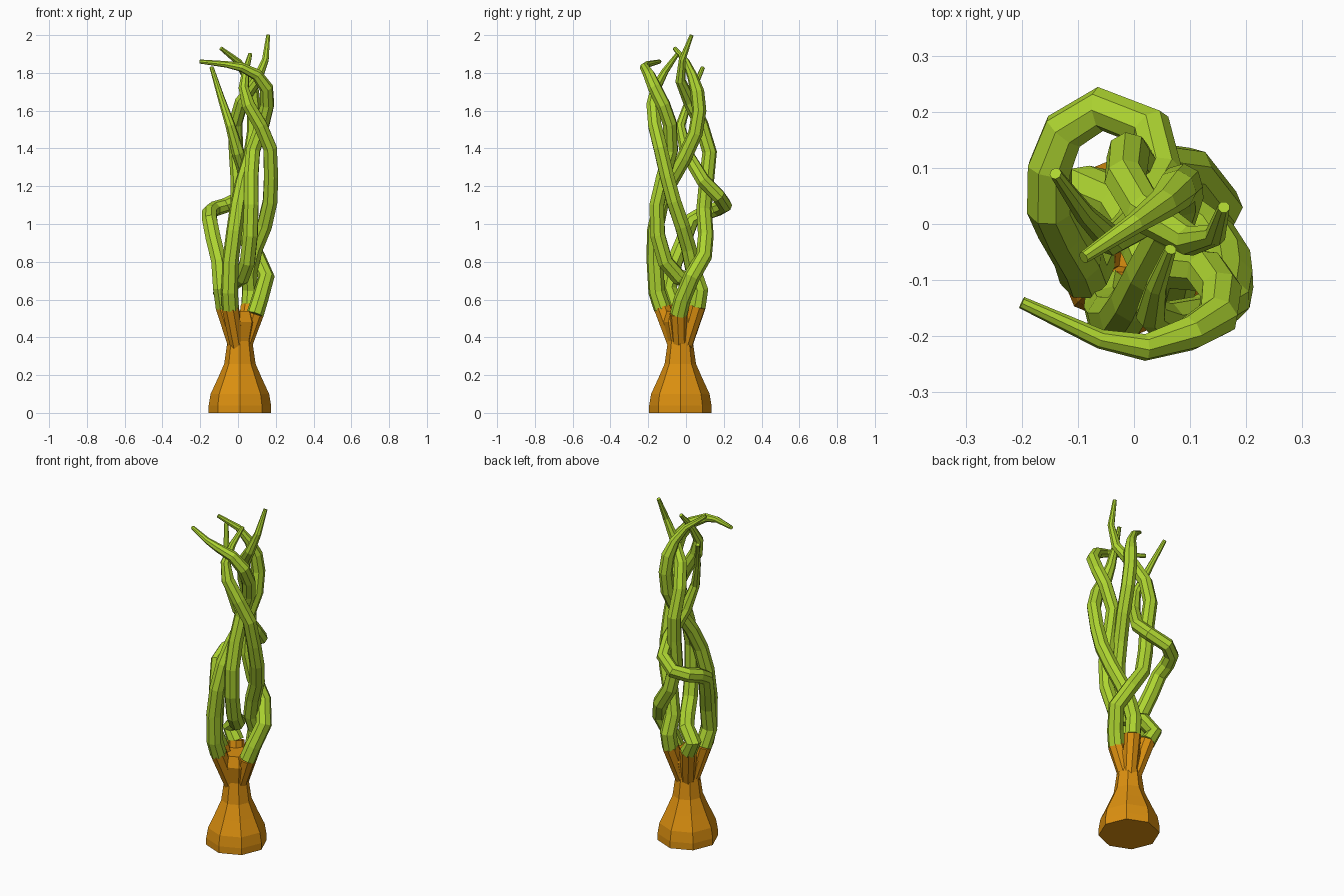
import bpy, bmesh, math

CENTRE = (0.01, -0.03)


def material(name, col):
    m = bpy.data.materials.new(name)
    m.diffuse_color = col
    return m


GREEN = material("leaf_green", (0.42, 0.66, 0.03, 1))
ORANGE = material("root_orange", (0.72, 0.28, 0.005, 1))


def lathe(name, profile, sides, mat):
    bm = bmesh.new()
    rings = []
    for r, z in profile:
        rings.append([bm.verts.new((CENTRE[0] + r * math.cos(2 * math.pi * i / sides),
                                    CENTRE[1] + r * math.sin(2 * math.pi * i / sides), z))
                      for i in range(sides)])
    for a, b in zip(rings, rings[1:]):
        for i in range(sides):
            j = (i + 1) % sides
            bm.faces.new((a[i], a[j], b[j], b[i]))
    bm.faces.new(rings[0][::-1])
    bm.faces.new(rings[-1])
    me = bpy.data.meshes.new(name)
    bm.to_mesh(me)
    bm.free()
    me.materials.append(mat)
    ob = bpy.data.objects.new(name, me)
    bpy.context.collection.objects.link(ob)


def tube(name, pts, radii, mat):
    cu = bpy.data.curves.new(name, 'CURVE')
    cu.dimensions = '3D'
    cu.bevel_depth = 1.0
    cu.bevel_resolution = 2      # eight-sided section
    cu.use_fill_caps = True
    sp = cu.splines.new('POLY')
    sp.points.add(len(pts) - 1)
    for p, co, r in zip(sp.points, pts, radii):
        p.co = (*co, 1)
        p.radius = r
    sp.use_smooth = False
    cu.materials.append(mat)
    ob = bpy.data.objects.new(name, cu)
    bpy.context.collection.objects.link(ob)


def tendril(name, pts):
    # green shoot, thick at the root and tapering to a point
    n = len(pts) - 1
    radii = []
    for i in range(n + 1):
        t = i / n
        r = 0.046 - 0.012 * t
        if t > 0.75:
            r *= 1 - 0.68 * (t - 0.75) / 0.25
        radii.append(r)
    tube(name, pts, radii, GREEN)
    # orange branch joining the shoot to the trunk
    x, y, z = pts[0]
    low = (CENTRE[0] + 0.2 * (x - CENTRE[0]), CENTRE[1] + 0.2 * (y - CENTRE[1]), 0.33)
    tube(name + "_branch", [low, (x, y, z + 0.005)], [0.038, 0.047], ORANGE)


# Trunk: bulging foot, narrow waist, flared head
lathe("trunk", [(0.165, 0), (0.165, 0.04), (0.155, 0.10), (0.118, 0.18), (0.083, 0.26),
                (0.066, 0.38), (0.09, 0.48), (0.07, 0.54)], 8, ORANGE)

# Five intertwined shoots, root to tip
tendril("back_left_shoot", [
    (-0.05, 0.05, 0.56), (-0.09, 0.06, 0.63), (-0.03, 0.04, 0.69), (0.02, -0.04, 0.72),
    (0.05, -0.11, 0.80), (0.065, -0.15, 0.94), (0.07, -0.155, 1.10), (0.07, -0.12, 1.25),
    (0.08, -0.08, 1.39), (0.13, -0.085, 1.53), (0.155, -0.12, 1.63), (0.15, -0.165, 1.72),
    (0.10, -0.195, 1.79), (0.02, -0.22, 1.83), (-0.06, -0.205, 1.845), (-0.20, -0.14, 1.86)])
tendril("left_shoot", [
    (-0.075, -0.055, 0.56), (-0.09, -0.09, 0.66), (-0.10, -0.06, 0.80), (-0.13, -0.01, 0.92),
    (-0.15, 0.03, 1.02), (-0.15, 0.10, 1.06), (-0.125, 0.165, 1.08), (-0.06, 0.205, 1.10),
    (0.03, 0.17, 1.15), (0.05, 0.09, 1.23), (0.0, 0.0, 1.38), (-0.04, -0.03, 1.52),
    (-0.09, 0.02, 1.67), (-0.14, 0.09, 1.83)])
tendril("right_shoot", [
    (0.09, -0.04, 0.52), (0.115, -0.02, 0.60), (0.15, 0.03, 0.72), (0.10, 0.095, 0.83),
    (0.03, 0.105, 0.94), (0.0, 0.095, 1.08), (0.0, 0.11, 1.24), (-0.01, 0.125, 1.38),
    (-0.015, 0.08, 1.53), (0.02, 0.02, 1.65), (0.10, -0.03, 1.76), (0.145, -0.02, 1.87),
    (0.16, 0.03, 2.0)])
tendril("front_shoot", [
    (-0.04, -0.125, 0.55), (-0.045, -0.155, 0.64), (-0.04, -0.165, 0.80), (-0.02, -0.165, 0.96),
    (0.0, -0.135, 1.10), (0.025, -0.085, 1.22), (0.065, -0.01, 1.35), (0.085, 0.05, 1.48),
    (0.085, 0.07, 1.60), (0.075, 0.06, 1.70), (0.05, 0.035, 1.78), (0.0, 0.0, 1.86),
    (-0.09, -0.06, 1.93)])
tendril("back_right_shoot", [
    (0.06, 0.06, 0.56), (0.065, 0.075, 0.65), (0.06, 0.04, 0.75), (0.09, 0.015, 0.87),
    (0.14, -0.02, 0.99), (0.17, -0.065, 1.12), (0.175, -0.10, 1.25), (0.17, -0.135, 1.40),
    (0.12, -0.165, 1.52), (0.055, -0.175, 1.63), (0.03, -0.16, 1.72), (0.04, -0.11, 1.81),
    (0.065, -0.045, 1.90)])
